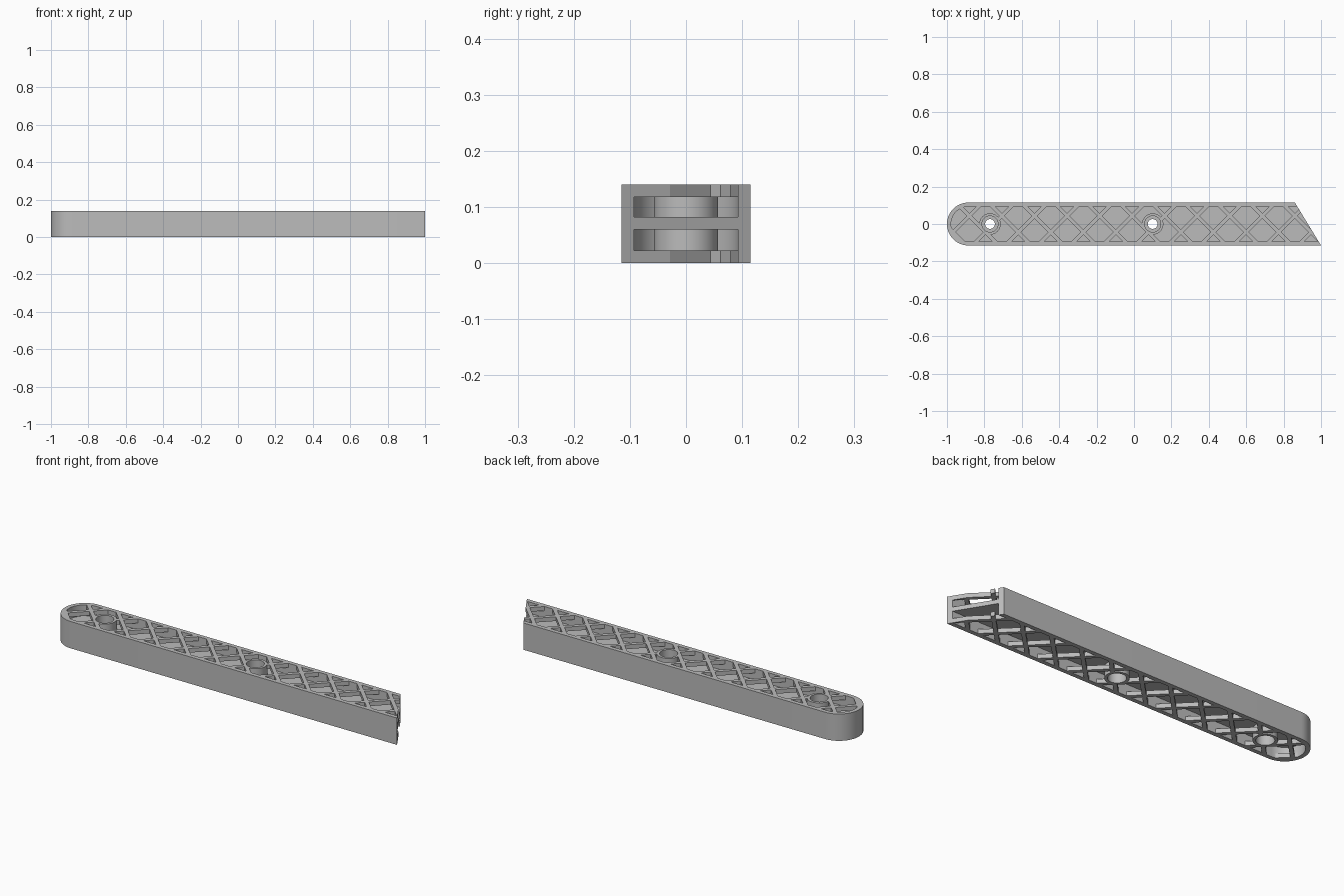
import bpy, bmesh, math

cube = bpy.data.objects.get("Cube")
if cube:
    bpy.data.objects.remove(cube)

HEIGHT, HALF_W, SKIN = 0.14, 0.115, 0.022
INNER_W = HALF_W - SKIN
END_X = -1 + HALF_W            # centre of the rounded end
PITCH, RIB = 0.174, 0.02       # lattice spacing and rib width
HOLES = (-0.77, 0.10)
MID = (0.06, 0.082)

grey = bpy.data.materials.new("light_grey")
grey.use_nodes = True
grey.diffuse_color = (0.5, 0.5, 0.5, 1)
grey.node_tree.nodes["Principled BSDF"].inputs["Base Color"].default_value = (0.5, 0.5, 0.5, 1)


def outline(r):
    """Path from the slanted end, around the rounded end and back."""
    def cut(y):
        return (0.93 - 0.609 * y, y)
    arc = [(END_X + r * math.cos(a), r * math.sin(a))
           for a in (math.pi * (0.5 + i / 32) for i in range(33))]
    return [cut(r)] + arc + [cut(-r)]


def circle(x, r, n=48):
    return [(x + r * math.cos(math.tau * i / n), r * math.sin(math.tau * i / n)) for i in range(n)]


def prisms(name, loops, z0, z1):
    """Extrude each closed loop between two heights into one object."""
    bm = bmesh.new()
    for loop in loops:
        face = bm.faces.new([bm.verts.new((x, y, z0)) for x, y in loop])
        new = bmesh.ops.extrude_face_region(bm, geom=[face])["geom"]
        verts = [v for v in new if isinstance(v, bmesh.types.BMVert)]
        bmesh.ops.translate(bm, verts=verts, vec=(0, 0, z1 - z0))
    bmesh.ops.recalc_face_normals(bm, faces=bm.faces)
    mesh = bpy.data.meshes.new(name)
    bm.to_mesh(mesh)
    bm.free()
    mesh.materials.append(grey)
    obj = bpy.data.objects.new(name, mesh)
    bpy.context.collection.objects.link(obj)
    return obj


def subtract(obj, loops):
    """Cut full-height prisms out of an object."""
    cutter = prisms("cutter", loops, -0.1, HEIGHT + 0.1)
    mod = obj.modifiers.new("cut", "BOOLEAN")
    mod.operation, mod.solver, mod.object = "DIFFERENCE", "EXACT", cutter
    graph = bpy.context.evaluated_depsgraph_get()
    mesh = bpy.data.meshes.new_from_object(obj.evaluated_get(graph))
    obj.modifiers.clear()
    obj.data = mesh
    bpy.data.objects.remove(cutter)


# Outer wall, open at the slanted end
parts = [prisms("outer_wall", [outline(HALF_W) + outline(INNER_W)[::-1]], 0, HEIGHT)]

# Solid middle plate with bolt holes
plate = prisms("middle_plate", [outline(INNER_W)], *MID)
subtract(plate, [circle(x, 0.026) for x in HOLES])
parts.append(plate)

# Diamond openings, alternate columns staggered
half = PITCH / 2 - RIB / math.sqrt(2)
diamonds = []
for col in range(-2, 24):
    cx = -0.88 + col * PITCH / 2
    side = 1 if col % 2 == 0 else -1
    for cy in (side * PITCH * 0.75, -side * PITCH * 0.25):
        diamonds.append([(cx + half, cy), (cx, cy + half), (cx - half, cy), (cx, cy - half)])

# Top and bottom lattice skins
for name, z in (("bottom_lattice", 0), ("top_lattice", HEIGHT - SKIN)):
    skin = prisms(name, [outline(INNER_W)], z, z + SKIN)
    subtract(skin, diamonds)
    subtract(skin, [circle(x, 0.05) for x in HOLES])
    parts.append(skin)

# Counterbored bosses above and below the middle plate
for i, x in enumerate(HOLES):
    for level, z0, z1 in (("lower", 0, MID[0]), ("upper", MID[1], HEIGHT)):
        boss = prisms(f"{level}_boss_{i + 1}", [circle(x, 0.057)], z0, z1)
        subtract(boss, [circle(x, 0.043)])
        parts.append(boss)

bpy.ops.object.select_all(action="DESELECT")
for obj in parts:
    obj.select_set(True)
bpy.context.view_layer.objects.active = parts[0]
bpy.ops.object.shade_smooth_by_angle(angle=math.radians(30))
